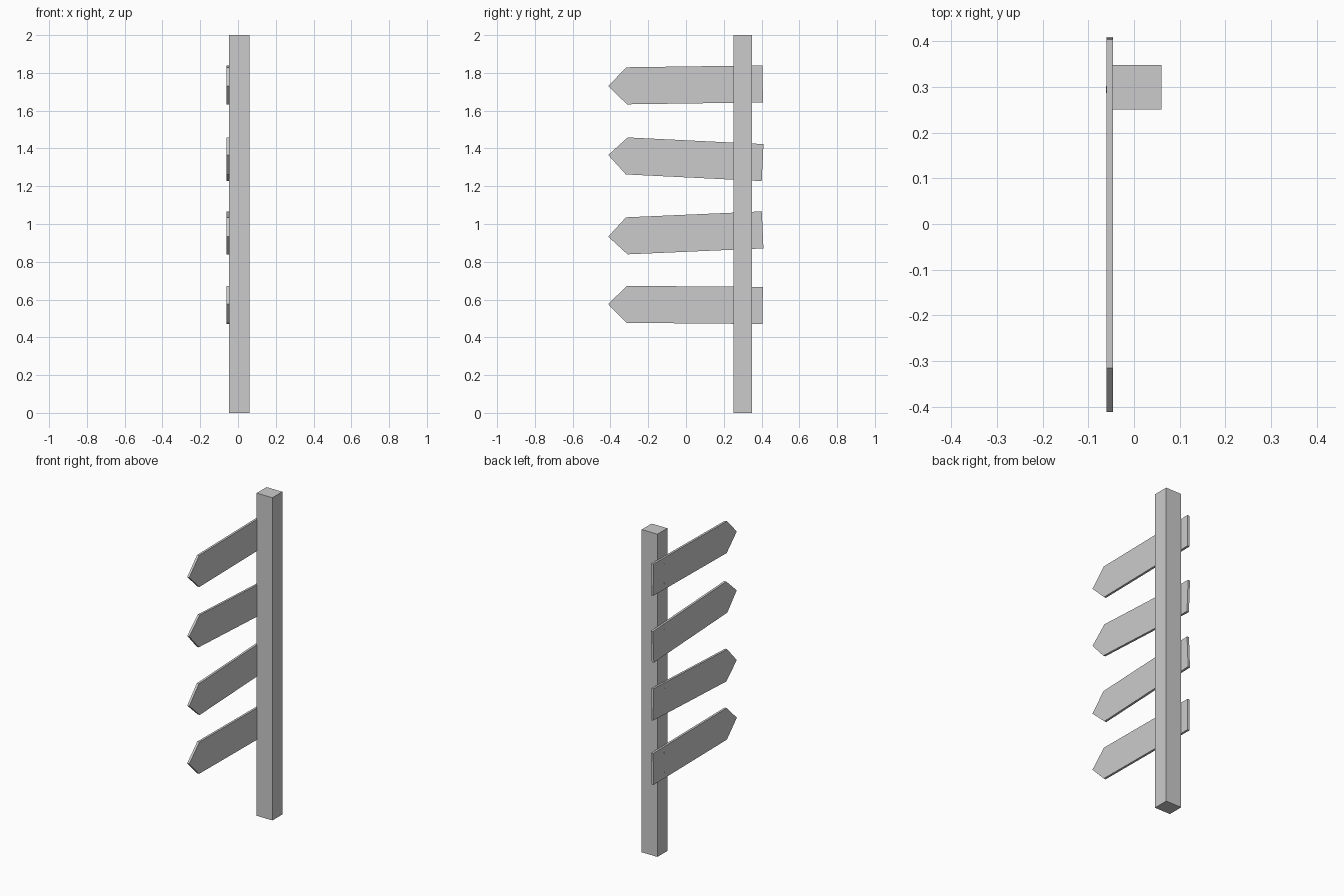
import bpy, bmesh, math
from mathutils import Matrix, Vector

if "Cube" in bpy.data.objects:
    bpy.data.objects.remove(bpy.data.objects["Cube"])


def add_object(name, bm):
    bmesh.ops.recalc_face_normals(bm, faces=bm.faces)
    mesh = bpy.data.meshes.new(name)
    bm.to_mesh(mesh)
    bm.free()
    obj = bpy.data.objects.new(name, mesh)
    bpy.context.collection.objects.link(obj)
    return obj


# Square post
bm = bmesh.new()
bmesh.ops.create_cube(bm, size=1)
bmesh.ops.scale(bm, vec=(0.108, 0.097, 2), verts=bm.verts)
bmesh.ops.translate(bm, vec=(0.006, 0.3, 1), verts=bm.verts)
add_object("post", bm)

# Pointed board outline (y, z), extruded along x
OUTLINE = [(-0.412, 0), (-0.314, -0.098), (0.406, -0.098),
           (0.406, 0.098), (-0.314, 0.098)]
X_OUT, X_IN = -0.06, -0.046


def board(name, z, tilt):
    place = Matrix.Translation((0, 0, z)) @ Matrix.Rotation(math.radians(tilt), 4, 'X')
    bm = bmesh.new()
    face = bm.faces.new([bm.verts.new((X_OUT, y, h)) for y, h in OUTLINE])
    side = bmesh.ops.extrude_face_region(bm, geom=[face], use_keep_orig=True)
    moved = [v for v in side["geom"] if isinstance(v, bmesh.types.BMVert)]
    bmesh.ops.translate(bm, vec=(X_IN - X_OUT, 0, 0), verts=moved)
    add_object(name, bm).matrix_world = place

    # Two nails holding the board to the post
    bm = bmesh.new()
    for h in (-0.06, 0.06):
        m = Matrix.Translation((X_OUT + 0.004, 0.295, h)) @ Matrix.Rotation(math.pi / 2, 4, 'Y')
        bmesh.ops.create_cone(bm, cap_ends=True, segments=8, radius1=0.005,
                              radius2=0.005, depth=0.01, matrix=m)
    add_object(name + "_nails", bm).matrix_world = place


# Four boards at slightly different tilts
for i, (z, tilt) in enumerate([(0.572, -0.5), (0.951, 2.5), (1.345, -2.8), (1.736, 0.8)]):
    board(f"sign_board_{i + 1}", z, tilt)
